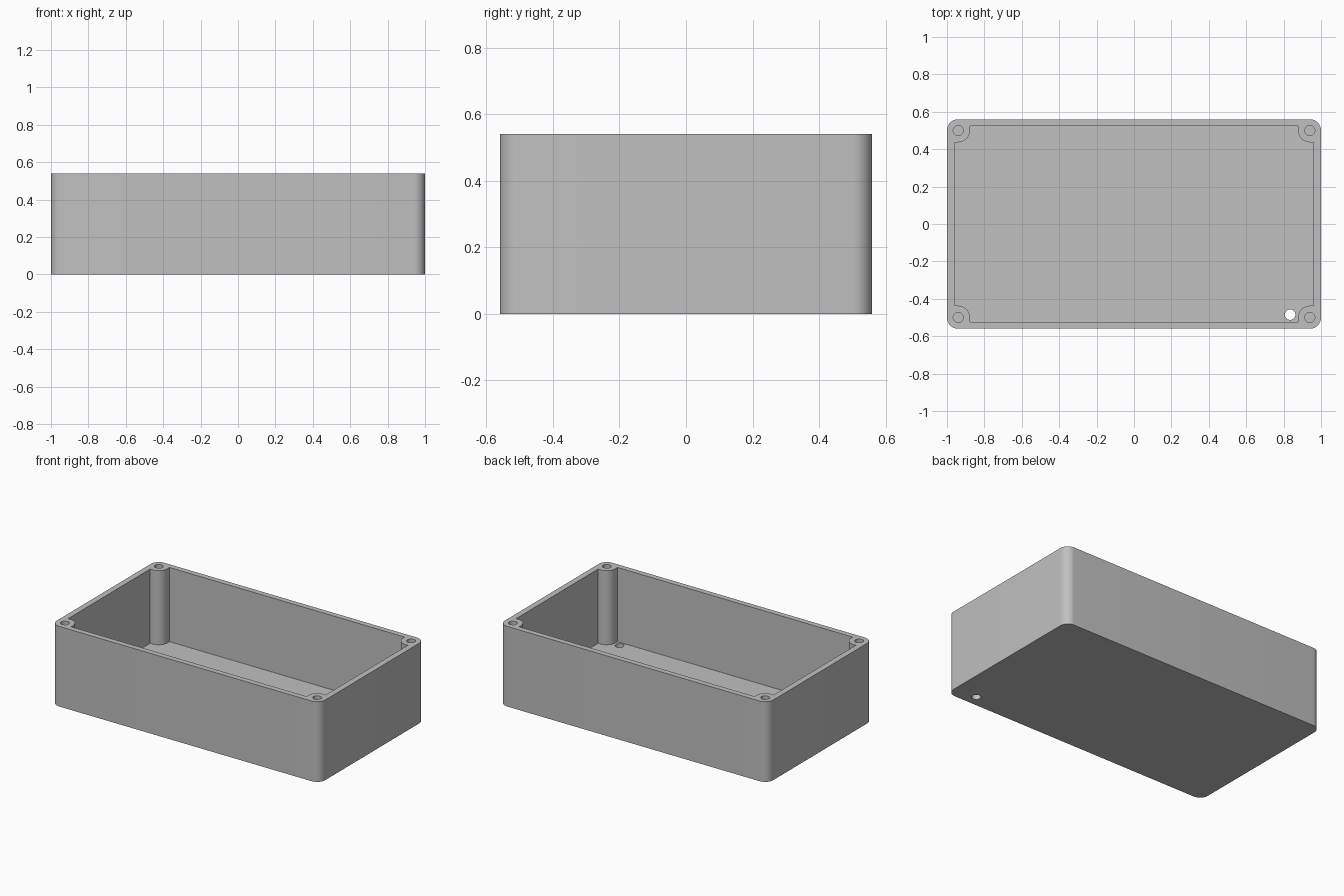
import bpy
import bmesh
from math import cos, sin, pi

if "Cube" in bpy.data.objects:
    bpy.data.objects.remove(bpy.data.objects["Cube"], do_unlink=True)

HX, HY, HEIGHT = 1.0, 0.56, 0.54      # outer half sizes and height
IX, IY, FLOOR = 0.96, 0.523, 0.04     # cavity half sizes and floor thickness
CORNER = 0.06                         # outer corner radius
PX, PY, POST = 0.94, 0.5, 0.063       # screw post centre and radius
SCREW, DRAIN = 0.027, 0.028           # hole radii
QUADRANTS = [(1, 1), (-1, 1), (-1, -1), (1, -1)]

grey = bpy.data.materials.new("light grey")
grey.use_nodes = True
colour = (0.527, 0.527, 0.527, 1)
grey.diffuse_color = colour
grey.node_tree.nodes["Principled BSDF"].inputs["Base Color"].default_value = colour


def arc(cx, cy, r, start, end, steps):
    return [(cx + r * cos(start + (end - start) * i / steps),
             cy + r * sin(start + (end - start) * i / steps))
            for i in range(steps + 1)]


def prism(name, outline, z0, z1):
    bm = bmesh.new()
    face = bm.faces.new([bm.verts.new((x, y, z0)) for x, y in outline])
    top = bmesh.ops.extrude_face_region(bm, geom=[face])["geom"]
    bmesh.ops.translate(bm, vec=(0, 0, z1 - z0),
                        verts=[v for v in top if isinstance(v, bmesh.types.BMVert)])
    bmesh.ops.recalc_face_normals(bm, faces=bm.faces)
    mesh = bpy.data.meshes.new(name)
    bm.to_mesh(mesh)
    bm.free()
    mesh.materials.append(grey)
    obj = bpy.data.objects.new(name, mesh)
    bpy.context.collection.objects.link(obj)
    return obj


def mirrored(quarter):
    """Repeat a first-quadrant outline around all four corners."""
    points = []
    for sx, sy in QUADRANTS:
        part = [(x * sx, y * sy) for x, y in quarter]
        points += part if sx * sy > 0 else part[::-1]
    return points


def round_hole(name, x, y, r, z0, z1):
    return prism(name, arc(x, y, r, 0, 2 * pi, 32)[:-1], z0, z1)


# Outer body with rounded vertical corners
box = prism("enclosure_box",
            mirrored(arc(HX - CORNER, HY - CORNER, CORNER, 0, pi / 2, 12)), 0, HEIGHT)

# Cavity outline wraps around a rounded screw post in each corner
quarter = ([(IX, PY - POST)]
           + arc(PX, PY, POST, 1.5 * pi, pi, 12)
           + [(PX - POST, IY)])
cutters = [prism("cavity_cutter", mirrored(quarter), FLOOR, HEIGHT + 0.1)]

# Blind screw holes in the posts and one hole through the floor
for sx, sy in QUADRANTS:
    cutters.append(round_hole("screw_hole_cutter", PX * sx, PY * sy, SCREW,
                              HEIGHT - 0.4, HEIGHT + 0.1))
cutters.append(round_hole("floor_hole_cutter", 0.835, -0.485, DRAIN, -0.1, 0.2))

for cutter in cutters:
    cutter.hide_render = True
    cut = box.modifiers.new(cutter.name, "BOOLEAN")
    cut.operation = "DIFFERENCE"
    cut.solver = "EXACT"
    cut.object = cutter

# Bake the cuts, then discard the cutters
bpy.context.view_layer.update()
result = bpy.data.meshes.new_from_object(
    box.evaluated_get(bpy.context.evaluated_depsgraph_get()))
box.modifiers.clear()
box.data = result
for cutter in cutters:
    bpy.data.objects.remove(cutter, do_unlink=True)

# Smooth round surfaces, keep edges crisp
bpy.ops.object.select_all(action="DESELECT")
box.select_set(True)
bpy.context.view_layer.objects.active = box
bpy.ops.object.shade_smooth_by_angle(angle=pi / 6)
